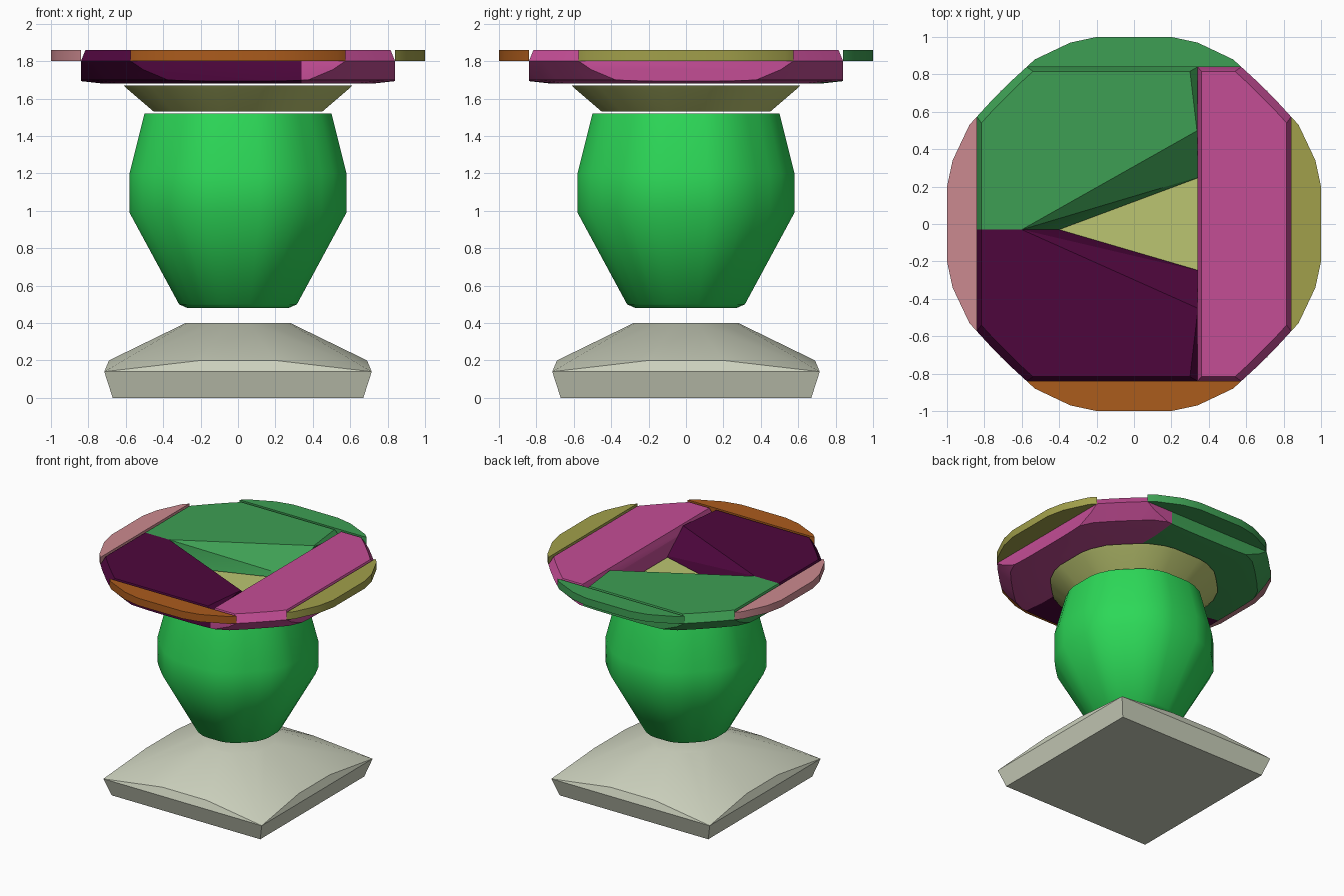
import bpy, bmesh, math
from mathutils import Vector

if "Cube" in bpy.data.objects:
    bpy.data.objects.remove(bpy.data.objects["Cube"], do_unlink=True)


def material(name, r, g, b):
    colour = tuple((c / 255) ** 2.2 for c in (r, g, b)) + (1,)
    mat = bpy.data.materials.new(name)
    mat.use_nodes = True
    mat.diffuse_color = colour
    shader = mat.node_tree.nodes["Principled BSDF"]
    shader.inputs["Base Color"].default_value = colour
    return mat


stone = material("pale stone", 203, 208, 188)
bright_green = material("bright green", 48, 215, 88)
straw = material("straw", 186, 196, 112)
leaf_green = material("leaf green", 64, 157, 84)
plum = material("plum", 79, 15, 63)
magenta = material("magenta", 194, 78, 148)
olive = material("olive", 160, 158, 76)
orange = material("burnt orange", 170, 92, 34)
rose = material("dusty rose", 202, 136, 142)

# Rounded outline shared by the body, cup and dish
OCTANT = [(1, .2), (.97, .34), (.88, .53)]
QUARTER = OCTANT + [(.77, .65), (.65, .77)] + [(y, x) for x, y in reversed(OCTANT)]


def ring(radius, z):
    return [Vector((sx * x * radius, sy * y * radius, z))
            for x, y in QUARTER for sx in (1, -1) for sy in (1, -1)]


def square(half, z):
    return [Vector((sx * half, sy * half, z)) for sx in (1, -1) for sy in (1, -1)]


def tri_plane(a, b, c, inside):
    """Plane through three points, facing away from the inside point."""
    a, b, c = Vector(a), Vector(b), Vector(c)
    n = (b - a).cross(c - a)
    if n.dot(Vector(inside) - a) > 0:
        n.negate()
    return a, n


def hull(name, points, mat, planes=(), angle=30):
    """Convex solid around the points, trimmed by planes."""
    bm = bmesh.new()
    for p in points:
        bm.verts.new(p)
    bmesh.ops.convex_hull(bm, input=bm.verts[:])
    bmesh.ops.delete(bm, geom=[v for v in bm.verts if not v.link_faces], context='VERTS')
    bmesh.ops.dissolve_limit(bm, angle_limit=math.radians(1), verts=bm.verts[:], edges=bm.edges[:])
    for co, no in planes:
        bmesh.ops.bisect_plane(bm, geom=bm.verts[:] + bm.edges[:] + bm.faces[:],
                               plane_co=co, plane_no=no, clear_outer=True)
        rim = [e for e in bm.edges if e.is_boundary]
        if rim:
            bmesh.ops.holes_fill(bm, edges=rim, sides=0)
    bmesh.ops.recalc_face_normals(bm, faces=bm.faces[:])
    mesh = bpy.data.meshes.new(name)
    bm.to_mesh(mesh)
    bm.free()
    mesh.materials.append(mat)
    obj = bpy.data.objects.new(name, mesh)
    bpy.context.collection.objects.link(obj)
    bpy.ops.object.select_all(action='DESELECT')
    obj.select_set(True)
    bpy.context.view_layer.objects.active = obj
    bpy.ops.object.shade_smooth_by_angle(angle=math.radians(angle))
    return obj


# Square foot with a domed top
edge_points = [Vector(p) for s in (1, -1) for t in (.2, -.2)
               for p in ((s * .69, t, .2), (t, s * .69, .2))]
hull("base", square(.67, 0) + square(.715, .14) + edge_points + ring(.28, .4), stone, angle=25)

# Urn body and shallow cup
hull("body", ring(.27, .48) + ring(.315, .5) + ring(.58, .99) + ring(.58, 1.2) + ring(.5, 1.52),
     bright_green, angle=40)
hull("cup", ring(.45, 1.53) + ring(.59, 1.65) + ring(.61, 1.67), straw)

# Dish panels: a shallow bowl trimmed into three pieces
TOP, MID, LOW = 1.86, 1.8, 1.68
CUT, SEAM_X, SEAM_Y = .84, .34, -.03
bowl = ring(.72, LOW) + ring(.9, 1.7) + ring(1, MID) + ring(.96, TOP)


def side(x, y):
    """Upright outer trim with a chamfered upper edge."""
    n = Vector((x, y, 0))
    return [(n * CUT, n), (n * CUT + Vector((0, 0, MID)), n + Vector((0, 0, .4)))]


def wedge_panel(name, s, mat, slope_end):
    inside = (-.5, s * .6, 1.76)
    apex = (-.6, SEAM_Y, TOP)
    low_end = (SEAM_X, s * .25, 1.69)
    planes = side(-1, 0) + side(0, s) + [
        ((SEAM_X, 0, 0), (1, 0, 0)),
        ((0, SEAM_Y, 0), (0, -s, 0)),
        tri_plane(apex, (SEAM_X, s * slope_end, TOP), low_end, inside),
        tri_plane(apex, (-.4, SEAM_Y, LOW), low_end, inside),
        tri_plane((.3, s * .81, TOP), (SEAM_X, s * .47, TOP), (SEAM_X, s * CUT, MID), inside),
    ]
    hull(name, bowl, mat, planes)


wedge_panel("back_panel", 1, leaf_green, .5)
wedge_panel("front_panel", -1, plum, .45)
hull("left_panel", bowl, magenta, side(1, 0) + side(0, 1) + side(0, -1) + [
    ((SEAM_X, 0, 0), (-1, 0, 0)),
    ((SEAM_X, 0, MID), (-1, 0, .35))])

# Thin crescents around the dish
disc = ring(1, MID) + ring(1, TOP)
for name, direction, mat in (("left_crescent", (1, 0, 0), olive),
                             ("right_crescent", (-1, 0, 0), rose),
                             ("back_crescent", (0, 1, 0), leaf_green),
                             ("front_crescent", (0, -1, 0), orange)):
    n = Vector(direction)
    hull(name, disc, mat, [(n * CUT, -n)])
